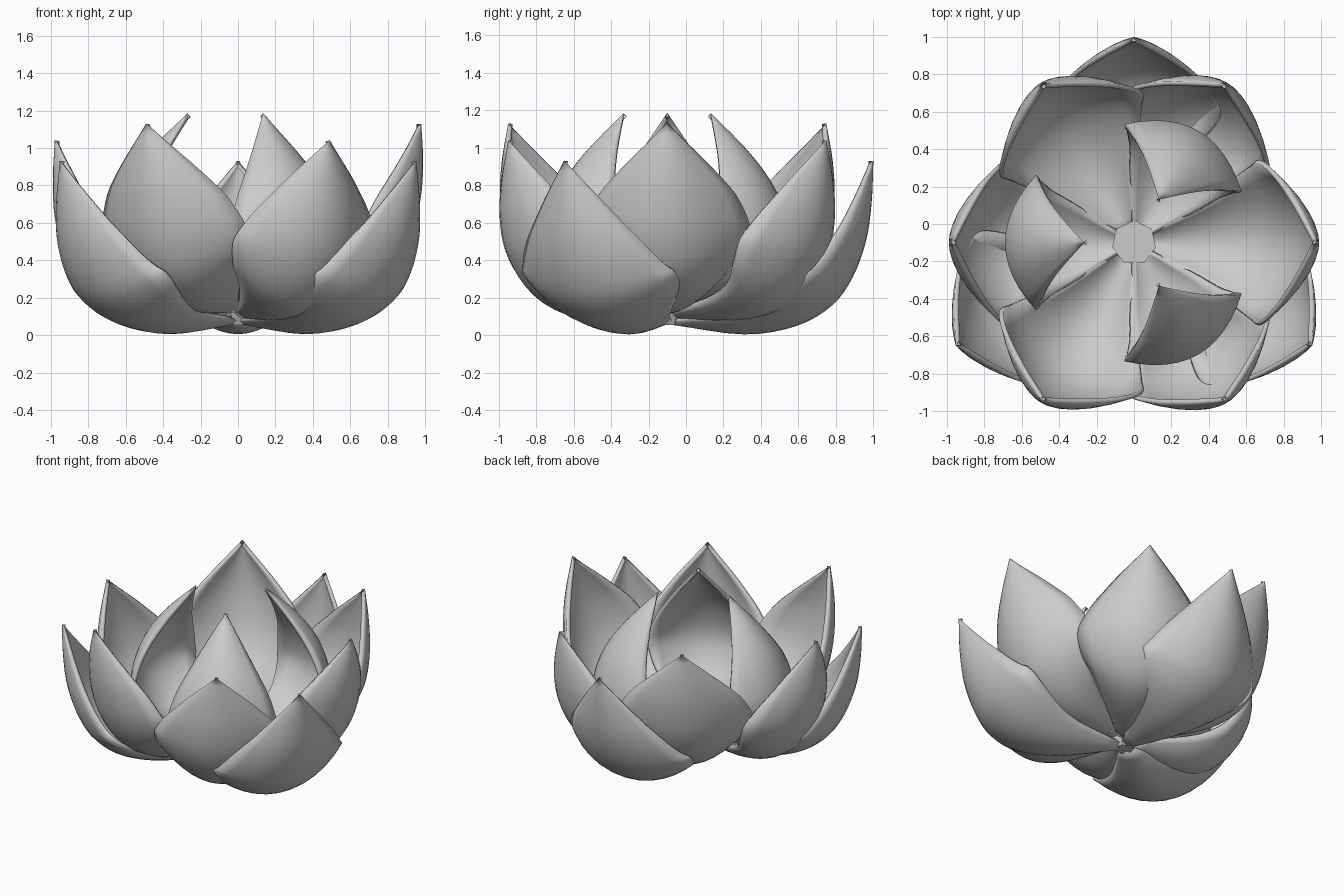
import bpy, math
from mathutils import Vector

if "Cube" in bpy.data.objects:
    bpy.data.objects.remove(bpy.data.objects["Cube"])

CENTRE = Vector((0, -0.1, 0))

# Width fraction along a petal, from base to tip
UPRIGHT = [0.12, 0.53, 0.8, 0.95, 1.0, 0.83, 0.49, 0.006]
SPREAD = [0.1, 0.54, 0.91, 1.0, 0.89, 0.69, 0.4, 0.006]

# Rings: name, first angle, half width, cupping, widths, centre-line profile (radius, z)
RINGS = [
    ("inner_petal", 60, 0.36, 0.46, UPRIGHT,
     [(.05, .14), (.3, .14), (.52, .22), (.65, .37), (.69, .55), (.62, .78), (.48, .98), (.27, 1.185)]),
    ("middle_petal", 0, 0.44, 0.58, UPRIGHT,
     [(.05, .12), (.4, .12), (.63, .18), (.81, .31), (.92, .5), (.975, .72), (.99, .92), (.98, 1.13)]),
    ("outer_petal", 60, 0.43, 0.56, UPRIGHT,
     [(.05, .09), (.42, .08), (.66, .13), (.82, .25), (.93, .43), (.98, .63), (.99, .83), (.98, 1.04)]),
    ("lowest_petal", 90, 0.475, 0.48, SPREAD,
     [(.03, .055), (.41, .005), (.69, .05), (.88, .16), (.99, .31), (1.06, .5), (1.09, .7), (1.1, .93)]),
]


def spline(pts, steps):
    """Smooth curve through the points (Catmull-Rom)."""
    p = [Vector(q) for q in pts]
    p = [2 * p[0] - p[1]] + p + [2 * p[-1] - p[-2]]
    out = []
    for i in range(1, len(p) - 2):
        a, b, c, d = p[i - 1:i + 3]
        for k in range(steps):
            t = k / steps
            out.append(0.5 * (2 * b + (c - a) * t + (2 * a - 5 * b + 4 * c - d) * t * t
                              + (3 * b - a - 3 * c + d) * t ** 3))
    return out + [p[-2]]


def petal(name, angle, half, cup, widths, profile, cols=12):
    rows = spline([(r, z, half * w) for (r, z), w in zip(profile, widths)], 4)
    ca, sa = math.cos(angle), math.sin(angle)
    verts, faces = [], []
    for i, row in enumerate(rows):
        a, b = rows[max(i - 1, 0)], rows[min(i + 1, len(rows) - 1)]
        tr, tz = Vector((b.x - a.x, b.y - a.y)).normalized()
        hw = max(row.z, 0.003)
        for j in range(cols + 1):
            u = 2 * j / cols - 1
            s = cup * hw * u * u          # edges curl towards the flower's heart
            r, z, side = row.x - tz * s, row.y + tr * s, hw * u
            verts.append((CENTRE.x + r * ca - side * sa, CENTRE.y + r * sa + side * ca, z))
    n = cols + 1
    for i in range(len(rows) - 1):
        for j in range(cols):
            faces.append((i * n + j, (i + 1) * n + j, (i + 1) * n + j + 1, i * n + j + 1))
    me = bpy.data.meshes.new(name)
    me.from_pydata(verts, [], faces)
    ob = bpy.data.objects.new(name, me)
    bpy.context.collection.objects.link(ob)
    mod = ob.modifiers.new("thickness", 'SOLIDIFY')
    mod.thickness = 0.025
    mod.offset = 1                         # normals face in, thicken inwards
    smooth(ob)


def smooth(ob):
    bpy.ops.object.select_all(action='DESELECT')
    ob.select_set(True)
    bpy.context.view_layer.objects.active = ob
    bpy.ops.object.shade_smooth_by_angle(angle=math.radians(40))


# Petals: four rings of three
for name, start, *shape in RINGS:
    for k in range(3):
        petal(f"{name}_{k + 1}", math.radians(start + 120 * k), *shape)

# Heart of the flower where the petals meet
bpy.ops.mesh.primitive_cone_add(vertices=7, radius1=0.06, radius2=0.12, depth=0.13,
                                location=(0, CENTRE.y, 0.12))
heart = bpy.context.object
heart.name = "flower_heart"
smooth(heart)
